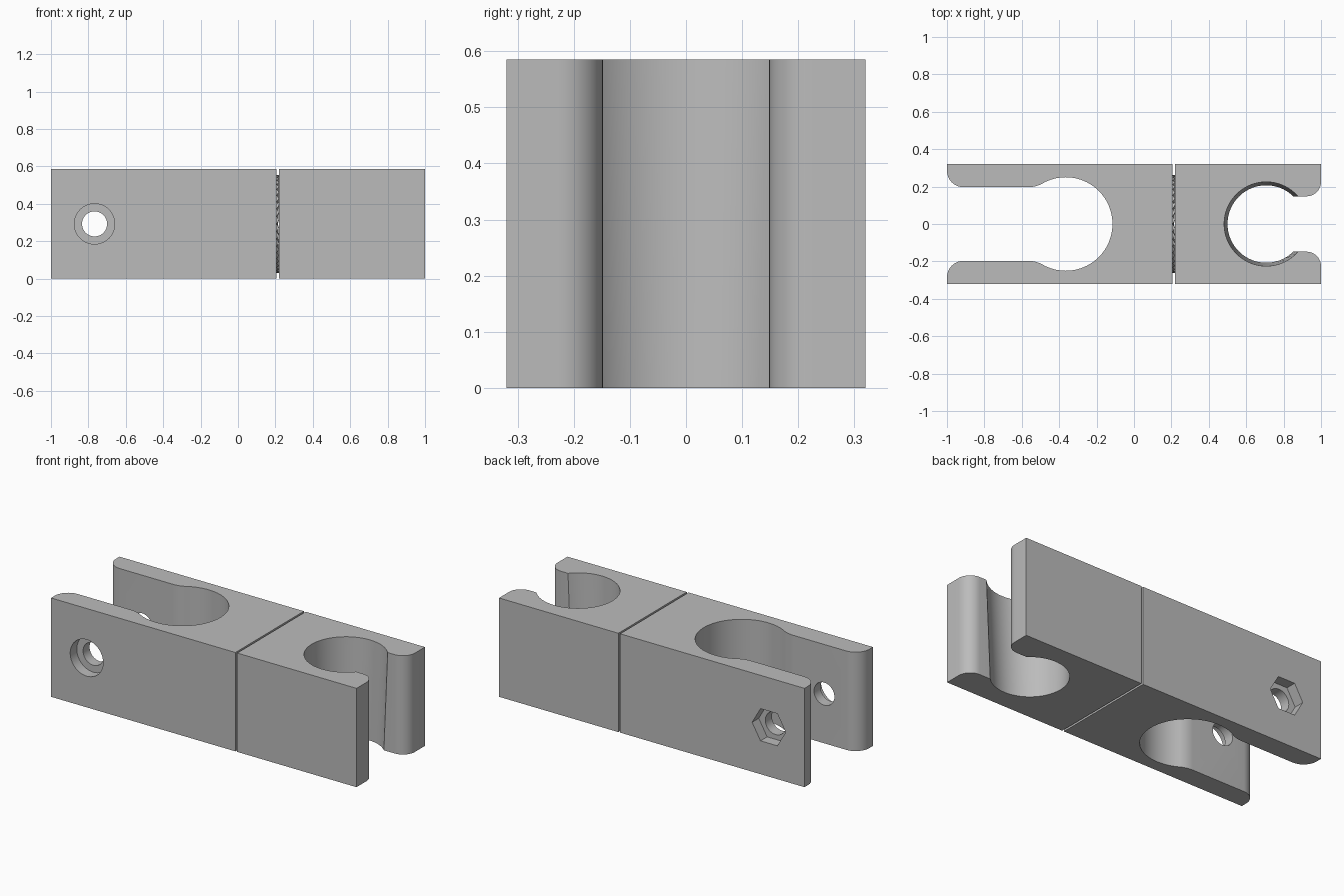
import bpy, bmesh
from math import sin, cos, pi, atan2, sqrt, asin, radians

HEIGHT, HALF = 0.585, 0.32
GAP_L, GAP_R = 0.207, 0.219

cube = bpy.data.objects.get("Cube")
if cube:
    bpy.data.objects.remove(cube, do_unlink=True)

grey = bpy.data.materials.new("plain_grey")
grey.use_nodes = True
colour = (0.5, 0.5, 0.5, 1)
grey.diffuse_color = colour
grey.node_tree.nodes["Principled BSDF"].inputs["Base Color"].default_value = colour


def finish(name, bm):
    bmesh.ops.recalc_face_normals(bm, faces=bm.faces)
    mesh = bpy.data.meshes.new(name)
    bm.to_mesh(mesh)
    bm.free()
    mesh.materials.append(grey)
    obj = bpy.data.objects.new(name, mesh)
    bpy.context.collection.objects.link(obj)
    return obj


def arc(cx, cy, r, a0, a1, n):
    return [(cx + r * cos(a0 + (a1 - a0) * i / n), cy + r * sin(a0 + (a1 - a0) * i / n))
            for i in range(n + 1)]


def mirrored(half):
    """Complete an outline whose upper half ends on the centre line."""
    return half + [(x, -y) for x, y in reversed(half[:-1])]


def loft(name, lower, upper):
    """Solid between a lower and an upper outline with equal point counts."""
    bm = bmesh.new()
    a = [bm.verts.new((x, y, 0)) for x, y in lower]
    b = [bm.verts.new((x, y, HEIGHT)) for x, y in upper]
    bm.faces.new(a)
    bm.faces.new(b)
    for i in range(len(a)):
        j = (i + 1) % len(a)
        bm.faces.new((a[i], a[j], b[j], b[i]))
    return finish(name, bm)


def smooth(obj):
    bpy.ops.object.select_all(action="DESELECT")
    obj.select_set(True)
    bpy.context.view_layer.objects.active = obj
    bpy.ops.object.shade_smooth_by_angle(angle=radians(25))


def clamp_outline():
    """Open clamp: rounded lips, straight slot, blended into a round bore."""
    cx, bore, slot, lip, bx = -0.365, 0.25, 0.197, 0.088, -0.565
    # radius of the blend tangent to both the slot wall and the bore
    blend = ((cx - bx) ** 2 + slot ** 2 - bore ** 2) / (2 * (bore - slot))
    by = slot + blend
    ang = atan2(by, bx - cx)
    half = [(GAP_L, HALF), (-1, HALF)]
    half += arc(-1 + lip, slot + lip, lip, pi, 1.5 * pi, 10)
    half += arc(bx, by, blend, -pi / 2, ang - pi, 8)
    half += arc(cx, 0, bore, ang, 0, 32)[1:]
    return mirrored(half)


def clip_outline(bore):
    """Snap clip: rounded lips and a narrow mouth cutting into the bore."""
    cx, mouth, lip = 0.707, 0.148, 0.078
    half = [(GAP_R, HALF), (1, HALF)]
    half += arc(1 - lip, mouth + lip, lip, 0, -pi / 2, 10)
    half += arc(cx, 0, bore, asin(mouth / bore), pi, 36)
    return mirrored(half)


clamp = loft("clamp_block", clamp_outline(), clamp_outline())
clip = loft("clip_block", clip_outline(0.207), clip_outline(0.225))


def cut(name, radius, sides, y0, y1):
    """Subtract a prism along y at the bolt position."""
    bm = bmesh.new()
    rings = [[bm.verts.new((x, y, z)) for x, z in
              arc(-0.767, HEIGHT / 2, radius, 0, 2 * pi, sides)[:-1]] for y in (y0, y1)]
    for ring in rings:
        bm.faces.new(ring)
    for i in range(sides):
        j = (i + 1) % sides
        bm.faces.new((rings[0][i], rings[0][j], rings[1][j], rings[1][i]))
    cutter = finish(name, bm)
    mod = clamp.modifiers.new(name, "BOOLEAN")
    mod.operation, mod.solver, mod.object = "DIFFERENCE", "EXACT", cutter
    bpy.context.view_layer.objects.active = clamp
    bpy.ops.object.modifier_apply(modifier=name)
    bpy.data.objects.remove(cutter, do_unlink=True)


# Bolt hole, round head recess in front, hexagonal nut recess behind
cut("bolt_hole", 0.067, 40, -0.5, 0.5)
cut("head_recess", 0.108, 48, -0.5, -HALF + 0.062)
cut("nut_recess", 0.11, 6, HALF - 0.062, 0.5)

# Radial teeth locking the two blocks together inside the seam
TEETH = 40
bm = bmesh.new()
hub = bm.verts.new(((GAP_L + GAP_R) / 2, 0, HEIGHT / 2))
rim = [bm.verts.new((GAP_R if i % 2 else GAP_L, y, z)) for i, (y, z) in
       enumerate(arc(0, HEIGHT / 2, 0.262, 0, 2 * pi, TEETH * 2)[:-1])]
back = [bm.verts.new((GAP_L - 0.004, v.co.y, v.co.z)) for v in rim]
bm.faces.new(back)
for i in range(len(rim)):
    j = (i + 1) % len(rim)
    bm.faces.new((hub, rim[i], rim[j]))
    bm.faces.new((rim[i], back[i], back[j], rim[j]))
finish("seam_teeth", bm)

for part in (clamp, clip):
    smooth(part)
